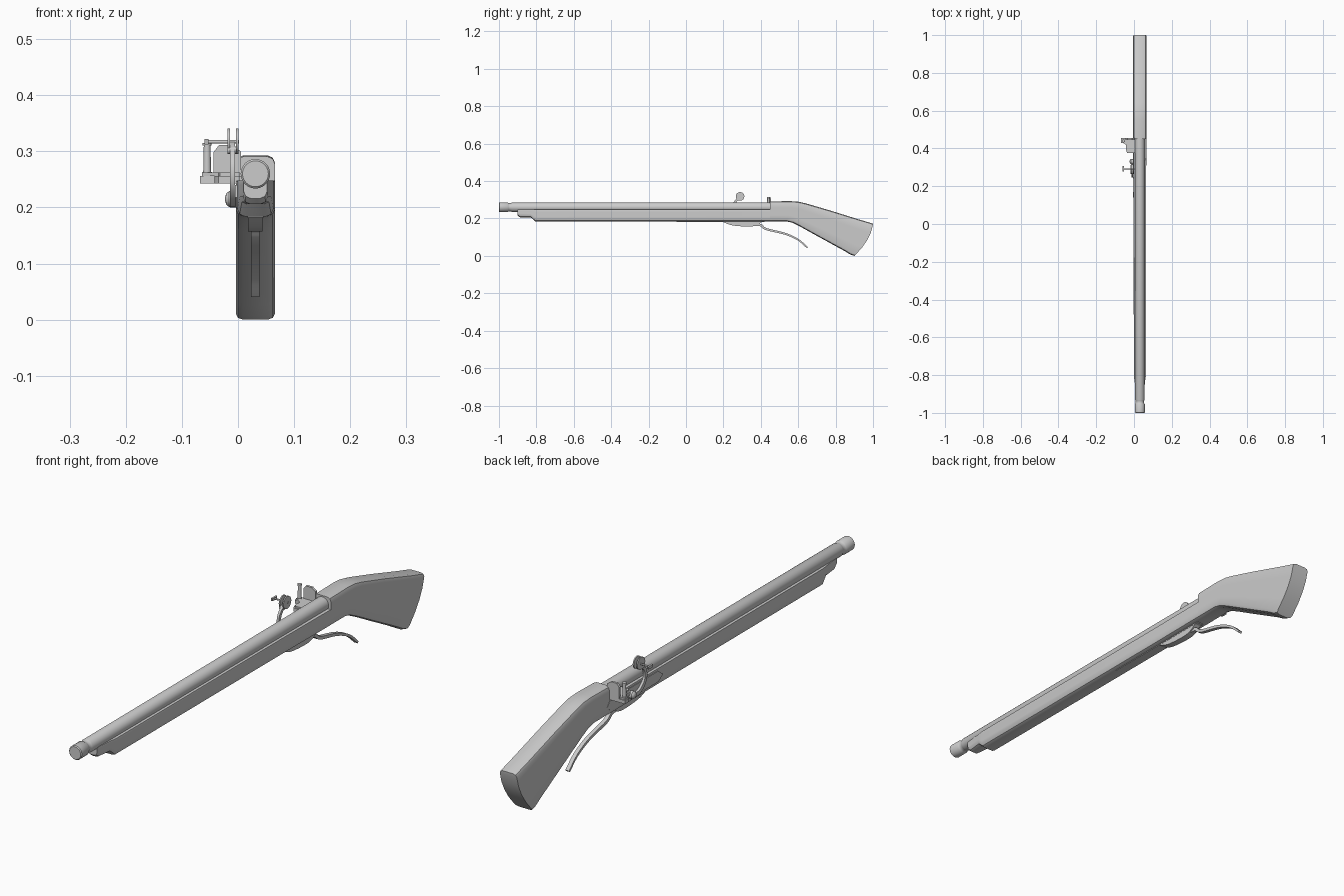
import bpy, bmesh, math
from mathutils import Vector, Matrix

if "Cube" in bpy.data.objects:
    bpy.data.objects.remove(bpy.data.objects["Cube"])

CX = 0.031  # centre line of barrel and stock


def finish(bm, name, angle=35):
    bmesh.ops.remove_doubles(bm, verts=bm.verts, dist=1e-6)
    bmesh.ops.recalc_face_normals(bm, faces=bm.faces)
    me = bpy.data.meshes.new(name)
    bm.to_mesh(me)
    bm.free()
    ob = bpy.data.objects.new(name, me)
    bpy.context.collection.objects.link(ob)
    bpy.ops.object.select_all(action='DESELECT')
    ob.select_set(True)
    bpy.context.view_layer.objects.active = ob
    bpy.ops.object.shade_smooth_by_angle(angle=math.radians(angle))
    return ob


def loft(name, sections, angle=35):
    """Sections: top (y,z), bottom (y,z), half width, top chamfer, bottom chamfer, bulge."""
    bm = bmesh.new()
    rings = []
    for (ty, tz), (by, bz), w, ct, cb, bulge in sections:
        h = math.hypot(ty - by, tz - bz)
        a, b = cb / h, 1 - ct / h
        levels = [(0, w - cb), (a * .3, w - cb * .3), (a, w)]
        levels += [(a + (b - a) * k, w) for k in (.25, .5, .75)]
        levels += [(b, w), (1 - (1 - b) * .3, w - ct * .3), (1, w - ct)]
        pts = [(t, x) for t, x in levels] + [(t, -x) for t, x in reversed(levels)]
        rings.append([bm.verts.new((CX + x, by + (ty - by) * t + bulge * 4 * t * (1 - t),
                                    bz + (tz - bz) * t)) for t, x in pts])
    n = len(rings[0])
    for r, s in zip(rings, rings[1:]):
        for i in range(n):
            bm.faces.new((r[i], r[(i + 1) % n], s[(i + 1) % n], s[i]))
    for r in (rings[0], rings[-1]):
        for i in range(n // 2 - 1):
            bm.faces.new((r[i], r[i + 1], r[n - 2 - i], r[n - 1 - i]))
    return finish(bm, name, angle)


def lathe(name, profile, origin, axis, segs=32):
    """Profile of (distance along axis, radius)."""
    bm = bmesh.new()
    m = Matrix.Translation(origin) @ Vector(axis).to_track_quat('Z', 'Y').to_matrix().to_4x4()
    rings = [[bm.verts.new(m @ Vector((r * math.cos(2 * math.pi * i / segs),
                                       r * math.sin(2 * math.pi * i / segs), d)))
              for i in range(segs)] for d, r in profile]
    for r, s in zip(rings, rings[1:]):
        for i in range(segs):
            bm.faces.new((r[i], r[(i + 1) % segs], s[(i + 1) % segs], s[i]))
    bm.faces.new(rings[0])
    bm.faces.new(rings[-1])
    return finish(bm, name)


def prism(name, outline, lo, hi, axis):
    """Extrude a 2D outline along x ((y,z) points), y ((x,z)) or z ((x,y))."""
    bm = bmesh.new()

    def put(p, d):
        c = list(p)
        c.insert('xyz'.index(axis), d)
        return bm.verts.new(c)
    a, b = [put(p, lo) for p in outline], [put(p, hi) for p in outline]
    for i in range(len(a)):
        j = (i + 1) % len(a)
        bm.faces.new((a[i], a[j], b[j], b[i]))
    bm.faces.new(a)
    bm.faces.new(b)
    return finish(bm, name)


def spline(pts, steps=6):
    """Smooth curve through the given 2D points."""
    v = [Vector(p) for p in pts]
    v = [v[0] * 2 - v[1]] + v + [v[-1] * 2 - v[-2]]
    out = []
    for p0, p1, p2, p3 in zip(v, v[1:], v[2:], v[3:]):
        for k in range(steps):
            t = k / steps
            out.append(.5 * (2 * p1 + (p2 - p0) * t + (2 * p0 - 5 * p1 + 4 * p2 - p3) * t * t
                             + (3 * p1 - p0 - 3 * p2 + p3) * t ** 3))
    return out + [v[-2]]


def ribbon(pts, w0, w1):
    """Outline of a tapering band following a path."""
    path = spline(pts)
    left, right = [], []
    for i, p in enumerate(path):
        d = (path[min(i + 1, len(path) - 1)] - path[max(i - 1, 0)]).normalized()
        w = (w0 + (w1 - w0) * i / (len(path) - 1)) / 2
        nrm = Vector((-d.y, d.x)) * w
        left.append(p + nrm)
        right.append(p - nrm)
    return left + right[::-1]


# Barrel with muzzle ring
lathe('barrel', [(0, .023), (.003, .0262), (.046, .0262), (.05, .0235), (.058, .0215),
                 (.066, .0235), (.07, .025), (1.46, .026)], (CX, -1, .26), (0, 1, 0), 40)

# Fore-end under the barrel, with stepped nose cap
fore = [(-.9, .216, .021), (-.888, .206, .022), (-.83, .206, .028), (-.805, .184, .032),
        (.2, .184, .033), (.46, .184, .035)]
loft('fore_end', [((y, .248), (y, z), w, .001, .013, 0) for y, z, w in fore])

# Butt stock
loft('butt_stock', [
    ((.45, .291), (.45, .184), .035, .014, .014, 0),
    ((.555, .293), (.54, .184), .035, .014, .014, 0),
    ((.60, .290), (.57, .177), .035, .014, .014, 0),
    ((.64, .281), (.61, .157), .035, .014, .014, 0),
    ((.77, .243), (.70, .107), .035, .014, .014, .004),
    ((.93, .193), (.85, .025), .035, .013, .013, .012),
    ((.975, .180), (.877, .008), .035, .013, .013, .016),
    ((1.0, .172), (.90, .0), .035, .013, .013, .02)])

# Underside: thin plate, swelling and long trigger lever
prism('trigger_plate', [(-.05, .186), (-.05, .182), (.42, .181), (.42, .186)],
      CX - .014, CX + .014, 'x')
prism('trigger_housing', spline([(.19, .184), (.245, .164), (.32, .157), (.37, .161), (.41, .184)]),
      CX - .013, CX + .013, 'x')
prism('trigger_lever', ribbon([(.37, .168), (.40, .164), (.43, .143), (.53, .118),
                               (.60, .086), (.65, .043)], .014, .008),
      CX - .0075, CX + .0075, 'x')

# Lock plate on the left side
prism('lock_plate', [(.14, .218), (.17, .2), (.45, .2), (.47, .218), (.45, .24), (.17, .24)],
      -.005, .004, 'x')

# Serpentine arm, pivot and match jaws
prism('serpentine_arm', ribbon([(.335, .208), (.29, .212), (.258, .24), (.255, .275),
                                (.275, .302), (.29, .312)], .016, .010), -.014, -.005, 'x')
lathe('serpentine_pivot', [(0, .014), (.012, .014), (.017, .010), (.019, .004)],
      (-.004, .33, .215), (-1, 0, 0), 20)
for i, x in enumerate((-.019, -.004)):
    lathe(f'match_jaw_{i + 1}', [(0, .023), (.0045, .023)], (x, .289, .318), (1, 0, 0), 24)
lathe('jaw_bridge', [(0, .007), (.016, .007)], (-.019, .275, .302), (1, 0, 0), 12)
lathe('jaw_screw', [(0, .003), (.062, .003)], (-.06, .292, .317), (1, 0, 0), 12)
prism('thumb_screw_wing', [(.280, .312), (.304, .312), (.306, .322), (.278, .322)],
      -.060, -.053, 'x')

# Flash pan, fence and hinge pillar
prism('flash_pan', [(.004, .375), (-.035, .375), (-.042, .39), (-.042, .425), (-.068, .43),
                    (-.068, .455), (.004, .455)], .243, .256, 'z')
prism('pan_cover', [(.004, .38), (-.032, .38), (-.036, .39), (-.036, .415), (-.064, .433),
                    (-.064, .45), (.004, .45)], .256, .262, 'z')
prism('pan_fence', [(-.044, .255), (-.044, .298), (-.034, .311), (-.01, .311), (.005, .3),
                    (.005, .255)], .446, .455, 'y')
lathe('hinge_pillar', [(0, .0085), (.003, .0085), (.003, .007), (.05, .006), (.05, .008),
                       (.055, .008)], (-.055, .44, .26), (0, 0, 1), 16)
